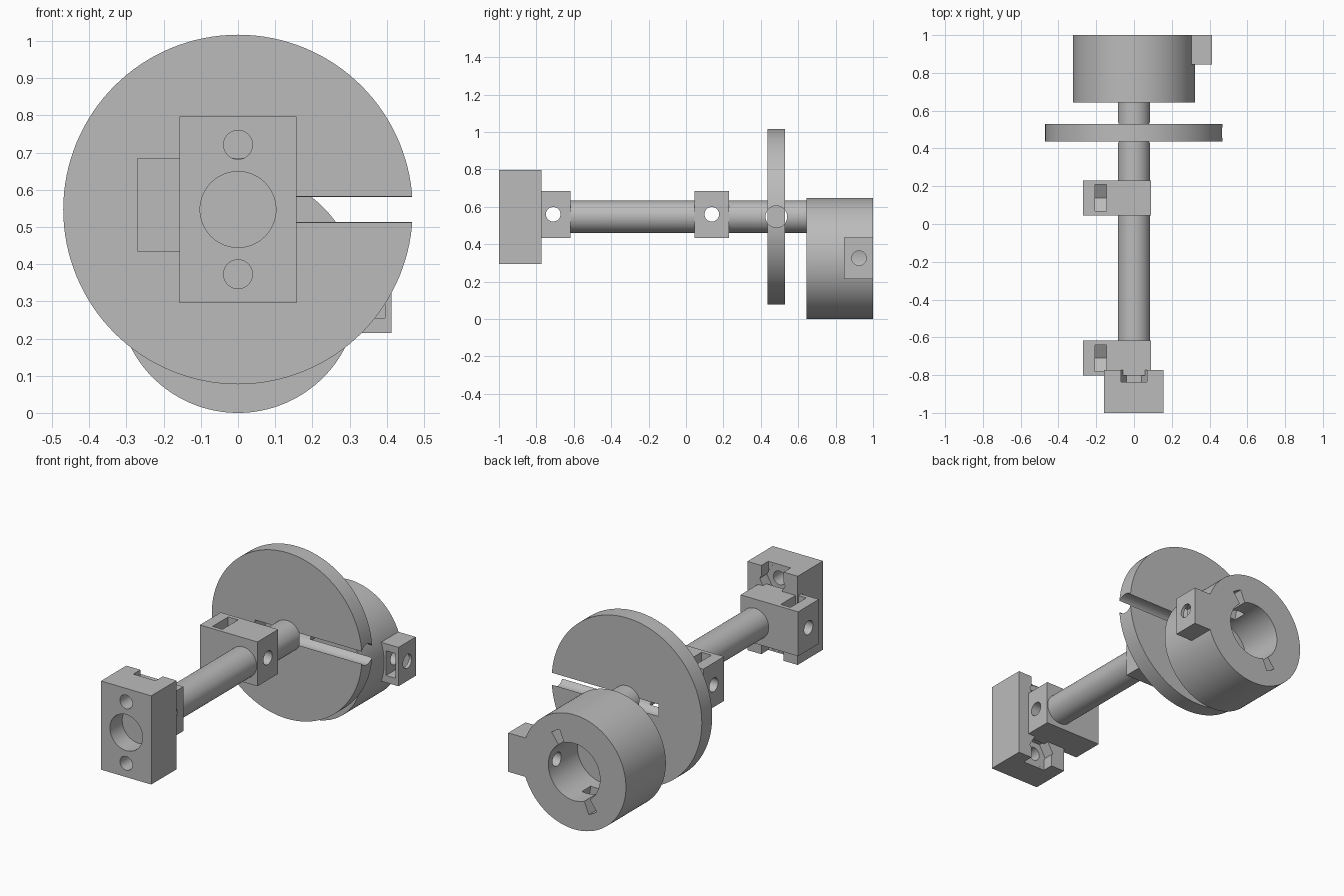
import bpy, bmesh, math

if "Cube" in bpy.data.objects:
    bpy.data.objects.remove(bpy.data.objects["Cube"], do_unlink=True)

grey = bpy.data.materials.new("plain grey")
grey.use_nodes = True
grey.diffuse_color = (0.5, 0.5, 0.5, 1)
grey.node_tree.nodes["Principled BSDF"].inputs["Base Color"].default_value = (0.5, 0.5, 0.5, 1)


def prism(name, points, axis, lo, hi):
    """Extrude a 2D outline along an axis; the outline uses the other two axes in order."""
    place = {"x": lambda a, b, t: (t, a, b), "y": lambda a, b, t: (a, t, b)}[axis]
    bm = bmesh.new()
    ends = [[bm.verts.new(place(a, b, t)) for a, b in points] for t in (lo, hi)]
    n = len(points)
    bm.faces.new(ends[0])
    bm.faces.new(ends[1])
    for i in range(n):
        j = (i + 1) % n
        bm.faces.new((ends[0][i], ends[0][j], ends[1][j], ends[1][i]))
    bmesh.ops.recalc_face_normals(bm, faces=bm.faces)
    mesh = bpy.data.meshes.new(name)
    bm.to_mesh(mesh)
    bm.free()
    mesh.materials.append(grey)
    ob = bpy.data.objects.new(name, mesh)
    bpy.context.collection.objects.link(ob)
    return ob


def circle(a, b, r, n=64, start=0.0):
    return [(a + r * math.cos(start + math.tau * i / n),
             b + r * math.sin(start + math.tau * i / n)) for i in range(n)]


def rect(a0, a1, b0, b1):
    return [(a0, b0), (a1, b0), (a1, b1), (a0, b1)]


def sector(a, b, r0, r1, start, end, n=8):
    angles = [math.radians(start + (end - start) * i / n) for i in range(n + 1)]
    inner = [(a + r0 * math.cos(t), b + r0 * math.sin(t)) for t in angles]
    outer = [(a + r1 * math.cos(t), b + r1 * math.sin(t)) for t in reversed(angles)]
    return inner + outer


def cut(cutter, *targets):
    """Subtract the cutter from every target, then discard it."""
    for ob in targets:
        mod = ob.modifiers.new("cut", "BOOLEAN")
        mod.operation = "DIFFERENCE"
        mod.solver = "EXACT"
        mod.object = cutter
        bpy.ops.object.select_all(action="DESELECT")
        bpy.context.view_layer.objects.active = ob
        ob.select_set(True)
        bpy.ops.object.modifier_apply(modifier=mod.name)
    bpy.data.objects.remove(cutter, do_unlink=True)


AXIS_Z = 0.547
HUB_Z = 0.324
BOLT = 0.039

# Main solids
shaft = prism("shaft", circle(0, AXIS_Z, 0.086), "y", -0.79, 0.66)
disc = prism("slotted_disc", circle(0, AXIS_Z, 0.47, 128), "y", 0.437, 0.53)
hub = prism("hub", circle(0, HUB_Z, HUB_Z, 128), "y", 0.643, 1.0)
lug = prism("hub_lug", rect(0.845, 1.0, 0.215, 0.435), "x", 0.28, 0.413)
block = prism("end_block", rect(-0.158, 0.157, 0.295, 0.797), "y", -1.0, -0.773)

# Clamps with a cross bolt hole and a nut pocket open at the top
clamps = []
for name, y in (("front_clamp", -0.71), ("rear_clamp", 0.138)):
    clamp = prism(name, rect(y - 0.093, y + 0.093, 0.434, 0.685), "x", -0.27, 0.09)
    pocket = [(y, 0.48), (y + 0.07, 0.52), (y + 0.07, 0.8), (y - 0.07, 0.8), (y - 0.07, 0.52)]
    cut(prism("nut_pocket", pocket, "x", -0.207, -0.145), clamp)
    cut(prism("bolt_hole", circle(y, 0.56, BOLT, 32), "x", -0.5, 0.5), clamp, shaft)
    clamps.append(clamp)

# Disc slot: a round channel from the rim to just past the shaft
cut(prism("channel", circle(0.483, AXIS_Z, 0.058, 48), "x", -0.2, 0.6), disc, shaft)

# End block: blind centre bore, two bolt holes, and nut pockets open outward
cut(prism("centre_bore", circle(0, AXIS_Z, 0.102), "y", -1.1, -0.89), block)
for side in (1, -1):
    z = AXIS_Z + side * 0.174
    cut(prism("bolt_hole", circle(0, z, BOLT, 32), "y", -1.1, -0.7), block)
    cut(prism("nut_hex", circle(0, z, 0.08, 6), "y", -0.837, -0.7), block)
    cut(prism("nut_entry", rect(-0.07, 0.07, *sorted((z, z + side * 0.3))), "y", -0.836, -0.7), block)

# Hub: blind bore with two turn-lock slots
cut(prism("bore", circle(0, HUB_Z, 0.162), "y", 0.74, 1.1), hub)
for angle in (60, 240):
    cut(prism("lock_entry", sector(0, HUB_Z, 0.1, 0.235, angle - 7, angle + 7), "y", 0.8, 1.1), hub)
    cut(prism("lock_turn", sector(0, HUB_Z, 0.1, 0.225, angle - 6, angle + 40), "y", 0.81, 0.89), hub)

# Set screw hole and nut pocket in the lug
cut(prism("nut_pocket", rect(0.7, 0.98, 0.255, 0.395), "x", 0.335, 0.395), lug)
cut(prism("screw_hole", circle(0.925, 0.326, BOLT, 32), "x", 0.05, 0.6), lug, hub)

# Smooth the round walls and keep edges crisp
bpy.ops.object.select_all(action="DESELECT")
for ob in [shaft, disc, hub, lug, block] + clamps:
    ob.select_set(True)
bpy.context.view_layer.objects.active = shaft
bpy.ops.object.shade_smooth_by_angle(angle=math.radians(30))
